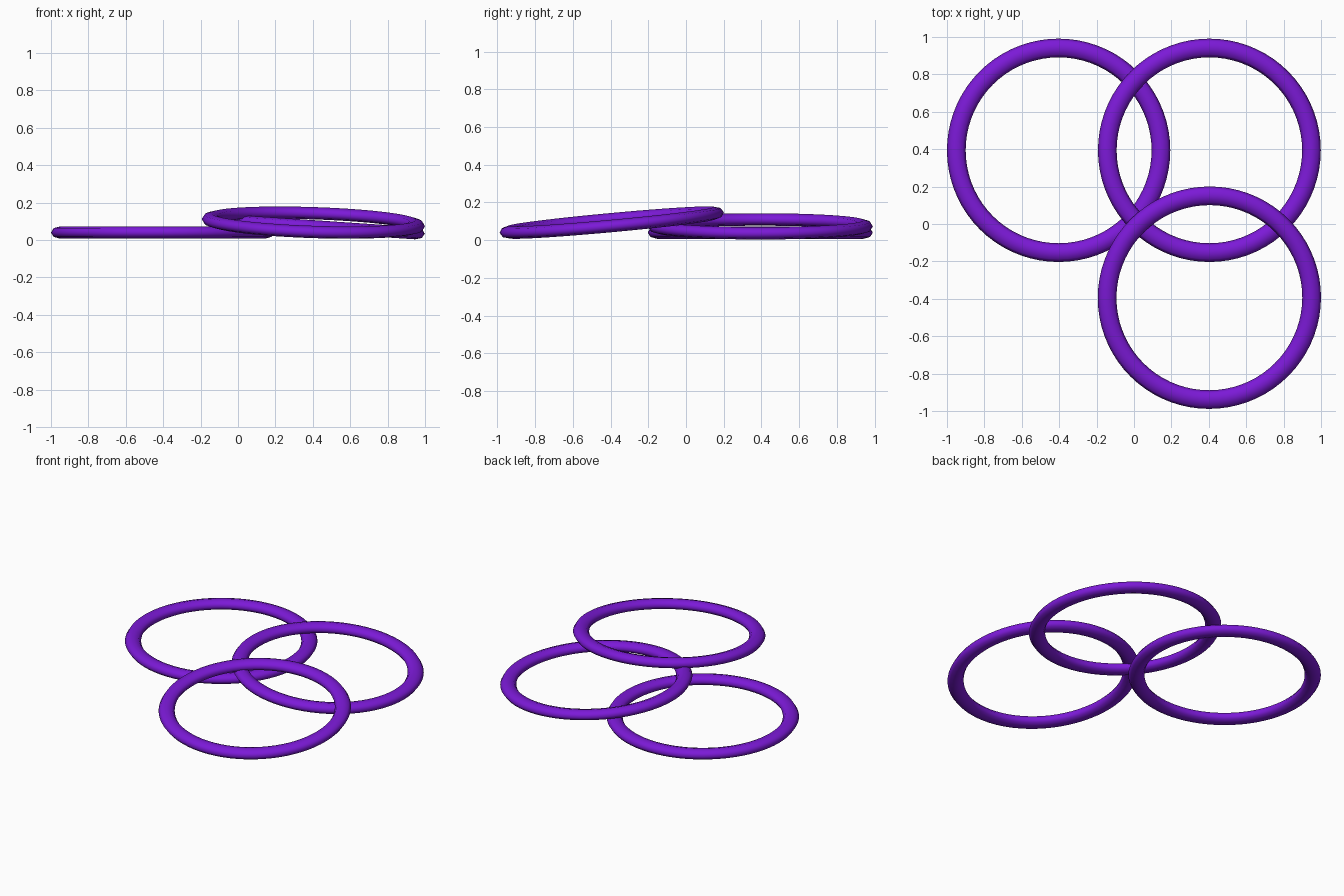
import bpy
from mathutils import Matrix, Vector

if "Cube" in bpy.data.objects:
    bpy.data.objects.remove(bpy.data.objects["Cube"])

mat = bpy.data.materials.new("purple")
mat.diffuse_color = (0.2, 0.01, 0.68, 1)
mat.use_nodes = True
mat.node_tree.nodes["Principled BSDF"].inputs["Base Color"].default_value = mat.diffuse_color


def ring(name, centre, slope_x, slope_y):
    """Flattened torus leaning with the given slopes along x and y."""
    bpy.ops.mesh.primitive_torus_add(major_radius=0.547, minor_radius=0.05,
                                     major_segments=72, minor_segments=8)
    ob = bpy.context.object
    ob.name = name
    # flatten the section, then tilt
    ob.data.transform(Matrix.Diagonal((1, 1, 0.66, 1)))
    tilt = Vector((0, 0, 1)).rotation_difference(Vector((-slope_x, -slope_y, 1)))
    ob.data.transform(tilt.to_matrix().to_4x4())
    ob.location = centre
    ob.data.materials.append(mat)
    bpy.ops.object.shade_smooth()


# flat ring at the bottom, two rings leaning on it
ring("bottom_ring", (-0.403, 0.394, 0.040), 0, 0)
ring("middle_ring", (0.403, 0.394, 0.073), -0.067, 0)
ring("top_ring", (0.403, -0.394, 0.093), -0.033, 0.092)
